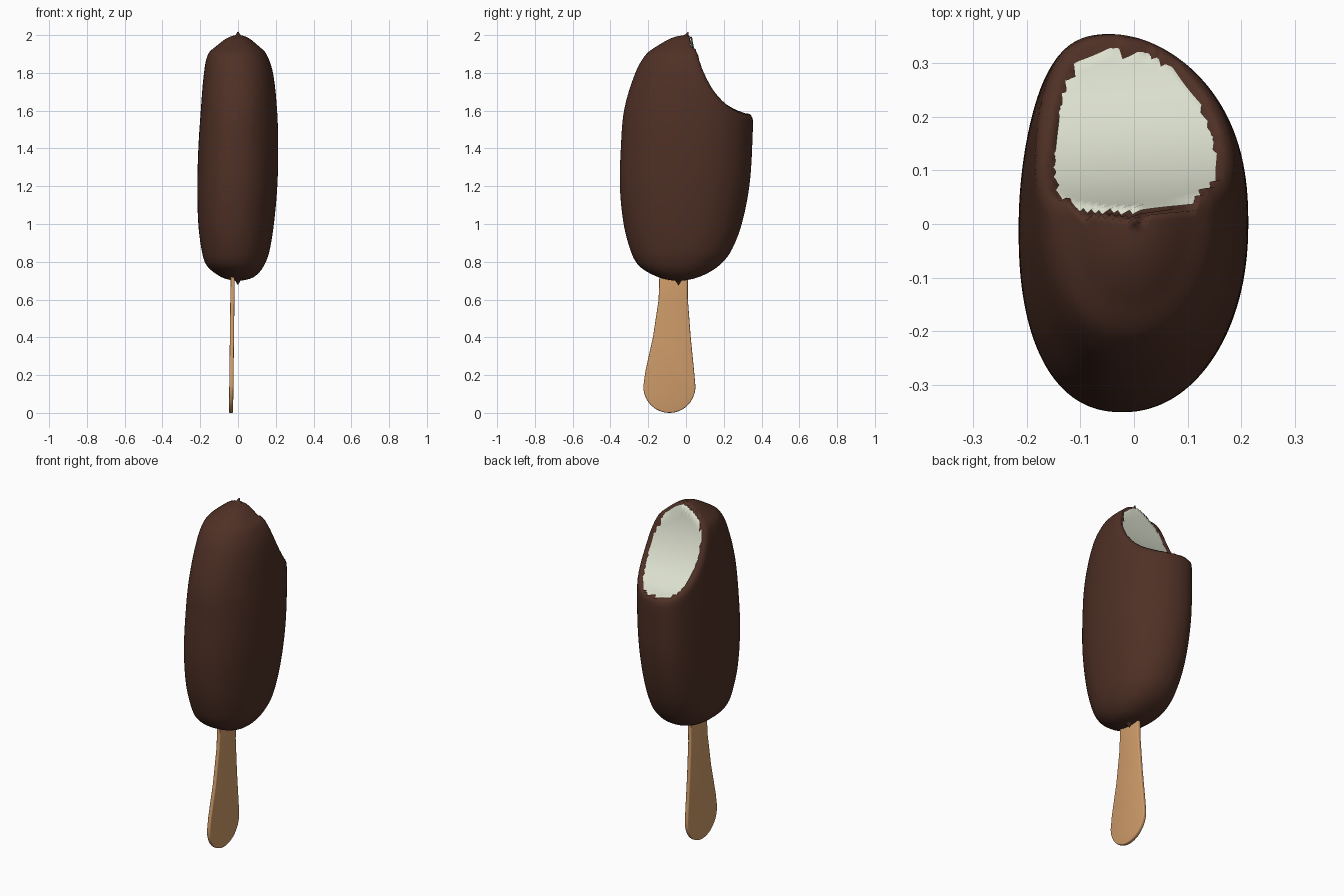
import bpy, bmesh, math
from mathutils import Vector

if "Cube" in bpy.data.objects:
    bpy.data.objects.remove(bpy.data.objects["Cube"])


def material(name, rgb):
    m = bpy.data.materials.new(name)
    m.diffuse_color = (*rgb, 1)
    m.use_nodes = True
    m.node_tree.nodes["Principled BSDF"].inputs["Base Color"].default_value = m.diffuse_color
    return m


chocolate = material("dark chocolate", (0.078, 0.030, 0.019))
cream = material("vanilla white", (0.72, 0.75, 0.62))
wood = material("light wood", (0.63, 0.335, 0.145))

# Cross-sections of the bar: z, x min, x max, y min, y max
SECTIONS = [
    (0.70, 0.0, 0.0, -0.04, -0.04), (0.72, -0.09, 0.085, -0.15, 0.07),
    (0.78, -0.165, 0.138, -0.25, 0.175), (0.85, -0.19, 0.165, -0.29, 0.235),
    (1.00, -0.21, 0.19, -0.33, 0.295), (1.20, -0.215, 0.208, -0.35, 0.335),
    (1.40, -0.21, 0.213, -0.345, 0.35), (1.60, -0.197, 0.207, -0.328, 0.35),
    (1.80, -0.18, 0.185, -0.268, 0.30), (1.90, -0.158, 0.15, -0.21, 0.25),
    (1.95, -0.105, 0.10, -0.14, 0.18), (2.00, 0.0, 0.0, 0.01, 0.01)]
ROWS = [(z, (x0 + x1) / 2, (y0 + y1) / 2, ((x1 - x0) / 2) ** 2, ((y1 - y0) / 2) ** 2)
        for z, x0, x1, y0, y1 in SECTIONS]


def slope(i, k):
    a, b = ROWS[max(i - 1, 0)], ROWS[min(i + 1, len(ROWS) - 1)]
    return (b[k] - a[k]) / (b[0] - a[0])


def section(z):
    """Smooth centre and half sizes at height z."""
    i = 0
    while i < len(ROWS) - 2 and ROWS[i + 1][0] < z:
        i += 1
    p, q = ROWS[i], ROWS[i + 1]
    h = q[0] - p[0]
    t = min(max((z - p[0]) / h, 0), 1)
    r = [(2*t**3 - 3*t*t + 1) * p[k] + (t**3 - 2*t*t + t) * h * slope(i, k)
         + (3*t*t - 2*t**3) * q[k] + (t**3 - t*t) * h * slope(i + 1, k) for k in range(1, 5)]
    return r[0], r[1], math.sqrt(max(r[2], 2e-4)), math.sqrt(max(r[3], 2e-4))


STEPS = 650
TABLE = [section(0.7 + 1.3 * i / STEPS) for i in range(STEPS + 1)]
POW = 2.2


def norm(x, y, z):
    s = min(max((z - 0.7) / 1.3, 0), 1) * STEPS
    i = min(int(s), STEPS - 1)
    f = s - i
    cx, cy, a, b = [u + (v - u) * f for u, v in zip(TABLE[i], TABLE[i + 1])]
    cx += -0.05 * (y / 0.35) ** 3 if y > 0 else -0.02 * (y / 0.35) ** 2
    u, v = abs(x - cx) / a, abs(y - cy) / b
    n = (u ** POW + v ** POW) ** (1 / POW)
    n += 40 * (max(z - 2, 0) + max(0.7 - z, 0))
    return n, u, v, a, b


def body(p):
    """Approximate signed distance to the whole bar."""
    n, u, v, a, b = norm(*p)
    d = 0.006
    gz = (norm(p[0], p[1], p[2] + d)[0] - norm(p[0], p[1], p[2] - d)[0]) / (2 * d)
    m = max(n, 0.05)
    gx, gy = (u / m) ** (POW - 1) / a, (v / m) ** (POW - 1) / b
    return (n - 1) / max(math.sqrt(gx * gx + gy * gy + gz * gz), 0.5)


def bite(p):
    """Signed distance to the elliptical bite, positive where bitten away."""
    u = (p[1] - 0.36 - 0.05 * p[0]) / 0.33
    v = (p[2] - 2.05 + 0.04 * p[0]) / 0.48
    n = math.hypot(u, v)
    return (1 - n) * n / max(math.hypot(u / 0.33, v / 0.48), 0.5)


def coating(p):
    """Bar minus bite, with a rounded lip around a sunken middle."""
    f = body(p)
    g = bite(p)
    if g < -0.1:
        return f
    t = min(max((-f - 0.022) / 0.035, 0), 1)
    g -= 0.012 - 0.035 * t * t * (3 - 2 * t)
    h = max(0.03 - abs(f - g), 0) / 0.03
    return max(f, g) + h * h * 0.03 / 4


def filling(p):
    return max(body(p) + 0.018, bite(p))


ORIGIN = Vector((0, -0.04, 1.27))


def skin(name, field, mat, hidden):
    """Shrink a fine sphere onto a field and drop faces no one can see."""
    bm = bmesh.new()
    bmesh.ops.create_icosphere(bm, subdivisions=6, radius=1)
    only_bite = field is filling
    for v in bm.verts:
        ray = Vector((v.co.x * 0.21, v.co.y * 0.35, v.co.z * 0.68))
        if only_bite and (v.co.y < -0.3 or v.co.z < -0.1):
            v.co = ORIGIN
            continue
        lo, hi = 0.2, 1.7
        for _ in range(15):
            mid = (lo + hi) / 2
            if field(ORIGIN + ray * mid) < 0:
                lo = mid
            else:
                hi = mid
        v.co = ORIGIN + ray * lo
    gone = {v for v in bm.verts if hidden(v.co)}
    dead = [f for f in bm.faces if all(v in gone for v in f.verts)]
    bmesh.ops.delete(bm, geom=dead, context='FACES')
    return finish(name, bm, mat)


def finish(name, bm, mat):
    me = bpy.data.meshes.new(name)
    bm.to_mesh(me)
    bm.free()
    me.materials.append(mat)
    ob = bpy.data.objects.new(name, me)
    bpy.context.collection.objects.link(ob)
    for f in me.polygons:
        f.use_smooth = True
    return ob


# Chocolate coating and the ice cream exposed by the bite
skin("chocolate_coating", coating, chocolate, lambda p: bite(p) > -0.05 and body(p) < -0.075)
skin("ice_cream", filling, cream, lambda p: bite(p) < -0.003)

# Wooden stick: flared outline with a round end, given thickness and soft edges
outline = [(0.01, 0.76), (0.01, 0.60), (0.025, 0.40), (0.043, 0.22)]
outline += [(-0.088 + 0.138 * math.cos(a), 0.14 - 0.14 * math.sin(a))
            for a in [math.pi * i / 24 for i in range(25)]]
outline += [(-0.215, 0.22), (-0.175, 0.40), (-0.145, 0.60), (-0.14, 0.76)]
bm = bmesh.new()
face = bm.faces.new([bm.verts.new((-0.011, y, z)) for y, z in outline])
ext = bmesh.ops.extrude_face_region(bm, geom=[face])
for v in ext["geom"]:
    if isinstance(v, bmesh.types.BMVert):
        v.co.x += 0.022
bmesh.ops.recalc_face_normals(bm, faces=bm.faces)
rims = [e for e in bm.edges if abs(e.verts[0].co.x - e.verts[1].co.x) < 1e-5]
bmesh.ops.bevel(bm, geom=rims, offset=0.006, segments=3, profile=0.5, affect='EDGES')
for v in bm.verts:  # slight lean
    v.co.x += -0.037 + 0.012 * v.co.z
stick = finish("wooden_stick", bm, wood)
bpy.context.view_layer.objects.active = stick
stick.select_set(True)
bpy.ops.object.shade_smooth_by_angle(angle=math.radians(35))
